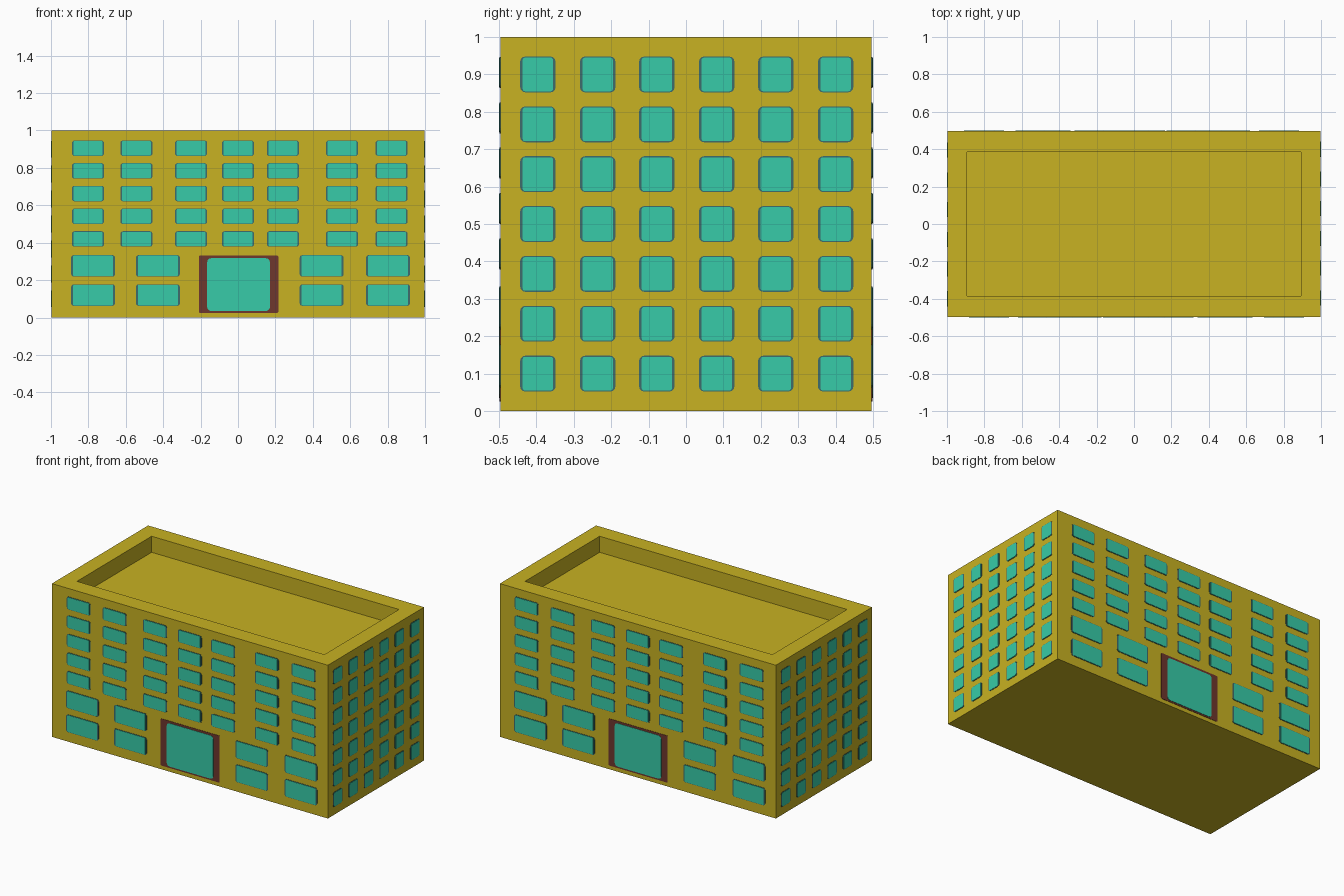
import bpy, bmesh, math
from mathutils import Matrix, Vector

if "Cube" in bpy.data.objects:
    bpy.data.objects.remove(bpy.data.objects["Cube"])


def material(name, color):
    m = bpy.data.materials.new(name)
    m.diffuse_color = (*color, 1)
    m.use_nodes = True
    m.node_tree.nodes["Principled BSDF"].inputs["Base Color"].default_value = m.diffuse_color
    return m


YELLOW = material("yellow_wall", (0.578, 0.445, 0.016))
TEAL = material("teal_glass", (0.038, 0.597, 0.392))
SLATE = material("slate_frame", (0.047, 0.150, 0.150))
BROWN = material("brown_door_frame", (0.156, 0.038, 0.026))

STEP = 0.002          # each layer stands this far proud of the one behind
WX, WY = 1 - 2 * STEP, 0.5 - 2 * STEP


def finish(bm, name, mat):
    bmesh.ops.recalc_face_normals(bm, faces=bm.faces)
    me = bpy.data.meshes.new(name)
    bm.to_mesh(me)
    bm.free()
    me.materials.append(mat)
    ob = bpy.data.objects.new(name, me)
    bpy.context.collection.objects.link(ob)
    return ob


def add_plate(bm, u, z, w, h, r, depth, wall, turn):
    """Rounded plate on the facade at distance `wall`, turned about z."""
    ring = []
    for k, (sx, sz) in enumerate([(1, 1), (-1, 1), (-1, -1), (1, -1)]):
        for i in range(4):
            a = math.pi / 2 * (k + i / 3)
            ring.append((u + sx * (w / 2 - r) + r * math.cos(a),
                         z + sz * (h / 2 - r) + r * math.sin(a)))
    rot = Matrix.Rotation(turn, 3, 'Z')
    back = [bm.verts.new(rot @ Vector((a, -wall, b))) for a, b in ring]
    front = [bm.verts.new(rot @ Vector((a, -wall - depth, b))) for a, b in ring]
    bm.faces.new(front)
    for i in range(len(ring)):
        j = (i + 1) % len(ring)
        bm.faces.new((back[i], back[j], front[j], front[i]))


def plates(name, mat, cells, w, h, r, depth, wall, turn):
    bm = bmesh.new()
    for u, z in cells:
        add_plate(bm, u, z, w, h, r, depth, wall, turn)
    finish(bm, name, mat)


def windows(name, us, zs, w, h, border, wall, turn):
    cells = [(u, z) for u in us for z in zs]
    plates(name + "_frames", SLATE, cells, w, h, 0.014, STEP, wall, turn)
    plates(name + "_glass", TEAL, cells, w - 2 * border, h - 0.006, 0.006,
           2 * STEP, wall, turn)


# Building body with a sunken roof
bm = bmesh.new()
bmesh.ops.create_cube(bm, size=1)
for v in bm.verts:
    v.co = (v.co.x * 2 * WX, v.co.y * 2 * WY, v.co.z + 0.5)
top = max(bm.faces, key=lambda f: f.calc_center_median().z)
bmesh.ops.inset_region(bm, faces=[top], thickness=0.1)
for v in top.verts:
    v.co = (math.copysign(0.893, v.co.x), math.copysign(0.385, v.co.y), 1)
roof = bmesh.ops.extrude_discrete_faces(bm, faces=[top])["faces"][0]
for v in roof.verts:
    v.co.z = 0.895
finish(bm, "building_body", YELLOW)

# Front and back facades: same layout, turned half round
upper_u = [-0.802, -0.543, -0.251, 0, 0.24, 0.556, 0.821]
upper_z = [0.42 + 0.1213 * i for i in range(5)]
lower_u = [-0.775, -0.428, 0.447, 0.802]
for side, turn in (("front", 0), ("back", math.pi)):
    windows(side + "_upper_window", upper_u, upper_z, 0.172, 0.083, 0.009, WY, turn)
    windows(side + "_lower_window", lower_u, [0.12, 0.276], 0.235, 0.115, 0.01, WY, turn)
    # Entrance
    plates(side + "_door_frame", BROWN, [(0.003, 0.178)], 0.425, 0.306, 0.006, STEP, WY, turn)
    plates(side + "_door_glass", TEAL, [(0.003, 0.176)], 0.335, 0.282, 0.02, 2 * STEP, WY, turn)

# End walls: regular window grid
end_u = [-0.396, -0.236, -0.078, 0.082, 0.24, 0.4]
end_z = [0.1 + 0.1333 * i for i in range(7)]
for side, turn in (("right", math.pi / 2), ("left", -math.pi / 2)):
    windows(side + "_window", end_u, end_z, 0.095, 0.096, 0.007, WX, turn)
